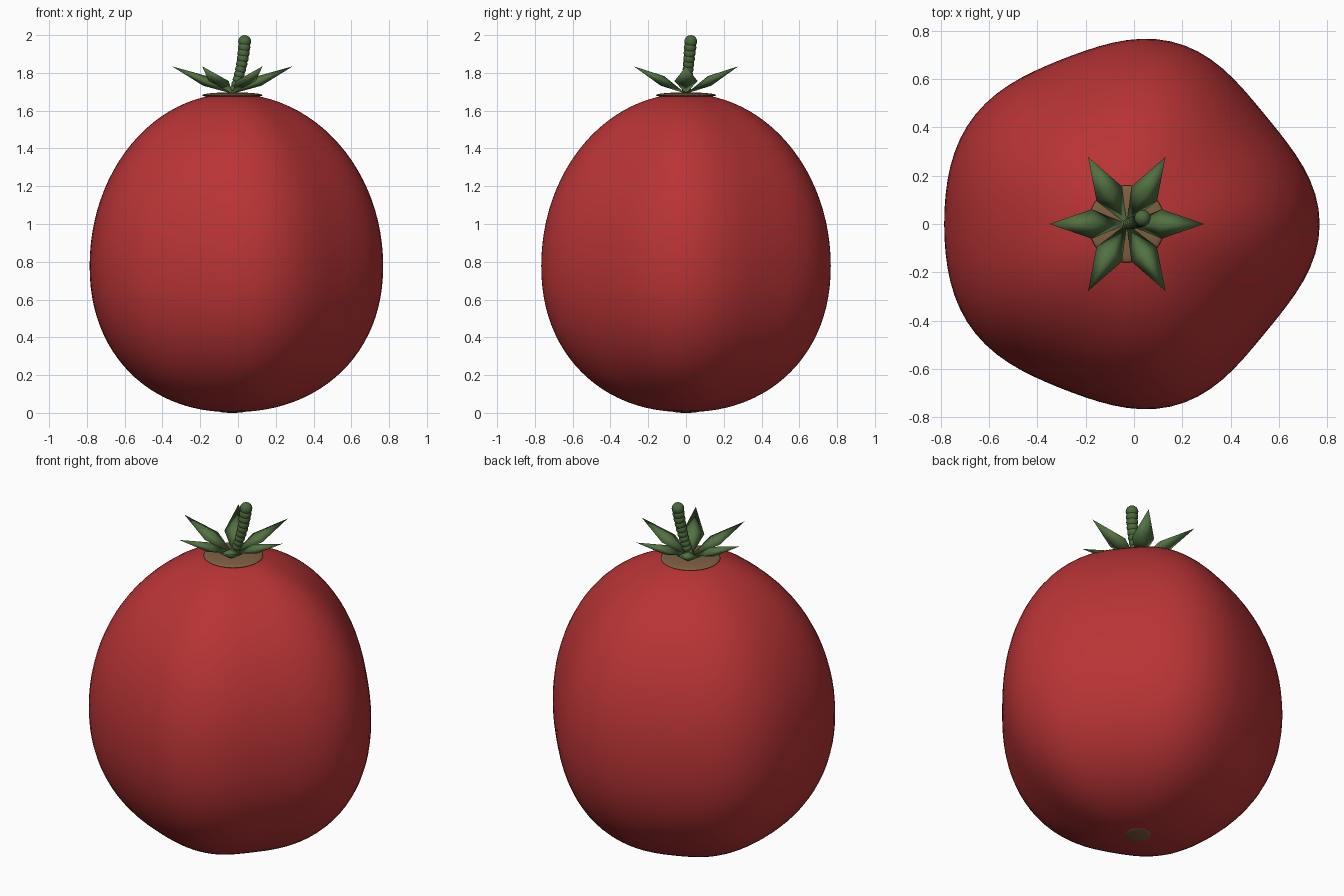
import bpy, bmesh
from math import sin, cos, pi, atan2, hypot
from mathutils import Matrix, Vector

cube = bpy.data.objects.get("Cube")
if cube:
    bpy.data.objects.remove(cube)

AXIS_X = -0.03  # the stem axis sits slightly off centre


def material(name, colour):
    m = bpy.data.materials.new(name)
    m.use_nodes = True
    m.diffuse_color = (*colour, 1)
    m.node_tree.nodes["Principled BSDF"].inputs["Base Color"].default_value = (*colour, 1)
    return m


def finish(name, bm, mat):
    bmesh.ops.recalc_face_normals(bm, faces=bm.faces)
    for f in bm.faces:
        f.smooth = True
    mesh = bpy.data.meshes.new(name)
    bm.to_mesh(mesh)
    bm.free()
    mesh.materials.append(mat)
    obj = bpy.data.objects.new(name, mesh)
    bpy.context.collection.objects.link(obj)
    return obj


def add_ball(bm, centre, radius, height, segments=24, rings=12):
    place = Matrix.Translation(centre) @ Matrix.Diagonal((radius, radius, height, 1))
    bmesh.ops.create_uvsphere(bm, u_segments=segments, v_segments=rings, radius=1, matrix=place)


red = material("ripe red", (0.48, 0.034, 0.036))
green = material("leaf green", (0.085, 0.165, 0.055))
stem_green = material("stem green", (0.07, 0.14, 0.045))
brown = material("dry brown", (0.21, 0.115, 0.055))


# Fruit: a sphere given five soft lobes and a fuller lower half
def lobe_radius(a):
    return 0.758 + 0.008 * cos(2 * a) + 0.011 * cos(4 * a) + 0.0215 * cos(5 * a)


MIDDLE, TOP, BOTTOM = 0.78, 1.69, 0.004
bm = bmesh.new()
bmesh.ops.create_uvsphere(bm, u_segments=80, v_segments=48, radius=1)
for v in bm.verts:
    a = atan2(v.co.y, v.co.x)
    ring = hypot(v.co.x, v.co.y)
    power = 1 if v.co.z > 0 else 2 / 2.15
    r = lobe_radius(a) * ring ** power
    h = abs(v.co.z) ** power
    z = MIDDLE + h * (TOP - MIDDLE) if v.co.z > 0 else MIDDLE - h * (MIDDLE - BOTTOM)
    v.co = (AXIS_X + r * cos(a), r * sin(a), z)
finish("fruit_body", bm, red)

# Flat brown discs at the crown and the blossom end
for name, z, r, h in (("crown_disc", 1.682, 0.16, 0.015), ("blossom_scar", 0.008, 0.07, 0.008)):
    bm = bmesh.new()
    add_ball(bm, (AXIS_X, 0, z), r, h, 32)
    finish(name, bm, brown)

# Leaves: six pointed diamonds rising outward from the crown
for i in range(6):
    bm = bmesh.new()
    inner = bm.verts.new((0, 0, 1.69))
    tip = bm.verts.new((0.32, 0, 1.835))
    ring = [bm.verts.new(p) for p in
            ((0.144, 0.061, 1.757), (0.134, 0, 1.783), (0.144, -0.061, 1.757), (0.154, 0, 1.732))]
    for a, b in zip(ring, ring[1:] + ring[:1]):
        bm.faces.new((inner, a, b))
        bm.faces.new((tip, b, a))
    turn = Matrix.Translation((AXIS_X, 0, 0)) @ Matrix.Rotation(i * pi / 3, 4, "Z")
    bmesh.ops.transform(bm, matrix=turn, verts=bm.verts)
    finish(f"leaf_{i + 1}", bm, green)

# Stem: overlapping beads along a bent path
start, bend, end = Vector((AXIS_X, 0, 1.69)), Vector((0.025, 0.01, 1.81)), Vector((0.035, 0.025, 1.966))
bm = bmesh.new()
BEADS = 11
for i in range(BEADS):
    t = i / (BEADS - 1)
    p = start * (1 - t) ** 2 + bend * 2 * t * (1 - t) + end * t * t
    r = 0.024 + 0.01 * t
    add_ball(bm, p, r, r, 16, 10)
finish("stem", bm, stem_green)
